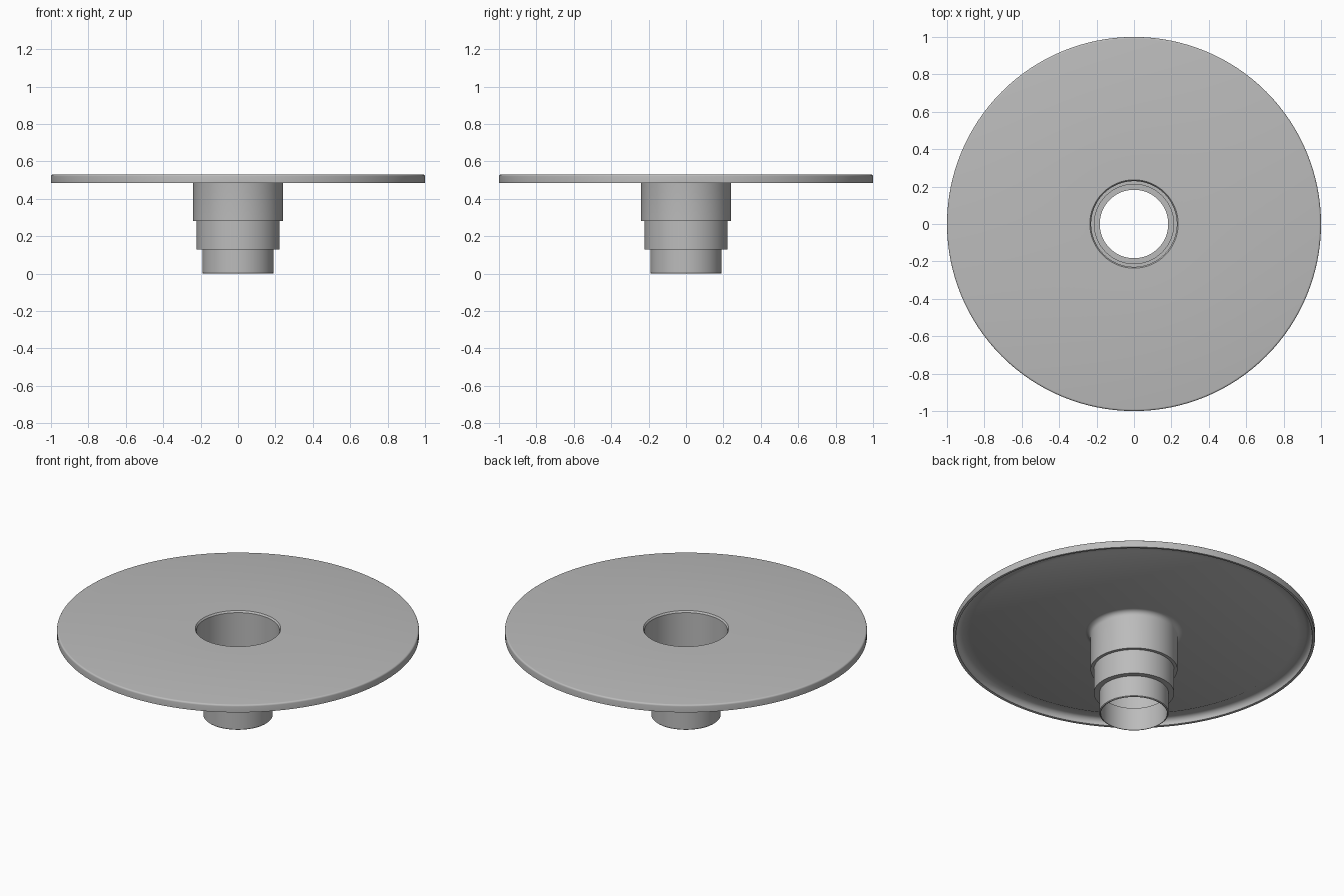
import bpy, bmesh, math
from mathutils import Vector

cube = bpy.data.objects.get("Cube")
if cube:
    bpy.data.objects.remove(cube, do_unlink=True)

grey = bpy.data.materials.new("plain grey")
grey.use_nodes = True
colour = (0.5, 0.5, 0.5, 1)
grey.diffuse_color = colour
grey.node_tree.nodes["Principled BSDF"].inputs["Base Color"].default_value = colour


def arc(cx, cz, r, start, end, steps=6):
    """Points of a rounded corner in the radius/height plane."""
    angles = [math.radians(start + (end - start) * i / steps) for i in range(steps + 1)]
    return [(cx + r * math.cos(a), cz + r * math.sin(a)) for a in angles]


def lathe(name, profile, sides=128):
    """Revolve a closed radius/height profile around z."""
    bm = bmesh.new()
    verts = [bm.verts.new((r, 0, z)) for r, z in profile]
    edges = [bm.edges.new((v, verts[i - 1])) for i, v in enumerate(verts)]
    bmesh.ops.spin(bm, geom=verts + edges, cent=Vector(), axis=(0, 0, 1),
                   angle=math.tau, steps=sides, use_duplicate=False)
    bmesh.ops.remove_doubles(bm, verts=bm.verts, dist=0.0001)
    bmesh.ops.recalc_face_normals(bm, faces=bm.faces)
    mesh = bpy.data.meshes.new(name)
    bm.to_mesh(mesh)
    bm.free()
    mesh.materials.append(grey)
    obj = bpy.data.objects.new(name, mesh)
    bpy.context.collection.objects.link(obj)
    bpy.ops.object.select_all(action="DESELECT")
    obj.select_set(True)
    bpy.context.view_layer.objects.active = obj
    bpy.ops.object.shade_smooth_by_angle(angle=math.radians(30))
    return obj


# Stepped sleeve, outside from the bottom up
outside = [(0.183, 0), (0.187, 0), (0.191, 0.004), (0.191, 0.13), (0.222, 0.13),
           (0.222, 0.28), (0.24, 0.28)]
# Fillet under the plate, hollow underside and turned-down lip
underside = arc(0.27, 0.486, 0.03, 180, 90)
rim_hollow = [(0.9, 0.516), (0.91, 0.521)] + arc(0.95, 0.486, 0.035, 90, 0)
lip = [(0.988, 0.485), (1, 0.485)]
# Rounded top edge, then the bore from the top down
top_edge = arc(0.99, 0.52, 0.01, 0, 90, 4)
bore = [(0.236, 0.53), (0.229, 0.52), (0.229, 0.29), (0.212, 0.29), (0.212, 0.14), (0.183, 0.14)]

lathe("flanged_sleeve", outside + underside + rim_hollow + lip + top_edge + bore)
